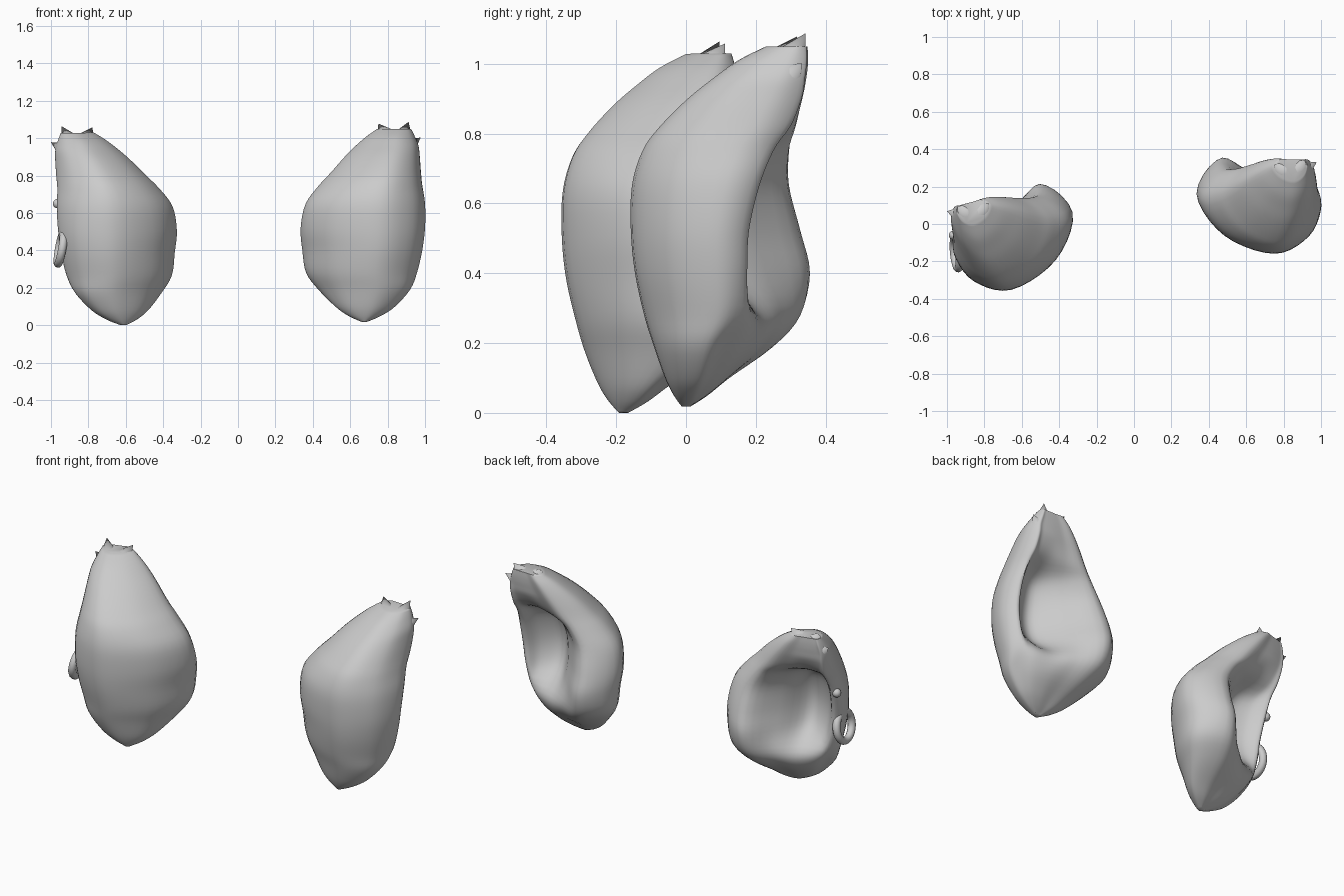
import bpy, bmesh, math
from mathutils import Vector, Matrix

if "Cube" in bpy.data.objects:
    bpy.data.objects.remove(bpy.data.objects["Cube"])

# ear sections: z, inner x, outer x, front y, outer rim y, inner rim y, hollow floor y
LEVELS = [
    (.018, .660, .690, -.012, .012, .012, .010),
    (.05, .590, .765, -.035, .040, .060, .058),
    (.10, .520, .840, -.060, .070, .120, .118),
    (.19, .430, .920, -.092, .110, .245, .205),
    (.28, .364, .957, -.120, .165, .325, .215),
    (.40, .344, .985, -.146, .175, .355, .095),
    (.52, .335, 1.00, -.158, .180, .328, .055),
    (.65, .362, 1.00, -.155, .210, .295, .070),
    (.75, .435, .985, -.125, .250, .295, .125),
    (.82, .500, .978, -.075, .295, .308, .265),
    (.90, .570, .972, .005, .325, .325, .325),
    (.96, .630, .965, .080, .335, .338, .340),
    (1.01, .688, .945, .150, .342, .345, .345),
    (1.05, .745, .925, .230, .342, .345, .345),
]


def spline(p, closed, steps):
    """Catmull-Rom through the points."""
    n, out = len(p), []
    for i in range(n if closed else n - 1):
        if closed:
            a, b, c, d = (p[(i + k) % n] for k in (-1, 0, 1, 2))
        else:
            a, b, c, d = (p[min(max(i + k, 0), n - 1)] for k in (-1, 0, 1, 2))
        for s in range(steps):
            t = s / steps
            out.append(.5 * (2 * b + (c - a) * t + (2 * a - 5 * b + 4 * c - d) * t * t
                             + (3 * b - a - 3 * c + d) * t ** 3))
    return out if closed else out + [p[-1]]


def section(z, xl, xr, yf, yo, yi, yd):
    """Kidney-shaped slice: rolled inner rim, convex front, thin outer rim, hollow."""
    w = xr - xl
    mix = lambda a, b, t: a + (b - a) * t
    pts = [
        (xl + .20 * w, yi), (xl, mix(yf, yi, .65)),
        (xl + .22 * w, mix(yf, yi, .2)), (xl + .62 * w, yf),
        (xr - .10 * w, mix(yf, yo, .27)), (xr, mix(yf, yo, .73)),
        (xr - .07 * w, yo), (xr - .16 * w, mix(yo, yd, .6)),
        (xl + .66 * w, yd), (xl + .46 * w, mix(yi, yd, .48)),
    ]
    return spline([Vector((x, y, z)) for x, y in pts], True, 5)


def tuft(bm, base, tip, radius):
    """Pointed fur tip."""
    base, tip = Vector(base), Vector(tip)
    d = tip - base
    m = Matrix.Translation((base + tip) / 2) @ d.to_track_quat('Z', 'Y').to_matrix().to_4x4()
    bmesh.ops.create_cone(bm, cap_ends=True, segments=10, radius1=radius, radius2=0,
                          depth=d.length, matrix=m)


def make_ear():
    bm = bmesh.new()
    columns = [spline(list(c), False, 4) for c in zip(*[section(*l) for l in LEVELS])]
    rings = [[bm.verts.new(v) for v in r] for r in zip(*columns)]
    n = len(rings[0])
    for a, b in zip(rings, rings[1:]):
        for i in range(n):
            bm.faces.new((a[i], a[(i + 1) % n], b[(i + 1) % n], b[i]))
    bm.faces.new(rings[0])
    bm.faces.new(rings[-1])
    tuft(bm, (.795, .285, 1.01), (.750, .318, 1.078), .055)
    tuft(bm, (.880, .290, 1.00), (.912, .342, 1.087), .058)
    tuft(bm, (.905, .290, .95), (.976, .330, 1.003), .050)
    bmesh.ops.recalc_face_normals(bm, faces=bm.faces)
    return bm


def smooth(ob):
    bpy.ops.object.select_all(action='DESELECT')
    ob.select_set(True)
    bpy.context.view_layer.objects.active = ob
    bpy.ops.object.shade_smooth_by_angle(angle=math.radians(60))


def finish(bm, name):
    me = bpy.data.meshes.new(name)
    bm.to_mesh(me)
    bm.free()
    ob = bpy.data.objects.new(name, me)
    bpy.context.collection.objects.link(ob)
    smooth(ob)


# right ear
finish(make_ear(), "right_ear")

# left ear: mirrored, turned outwards, leaned and moved forward
bm = make_ear()
pivot = Matrix.Translation((-.68, .1, .5))
turn = (pivot @ Matrix.Rotation(math.radians(-1), 4, 'Y')
        @ Matrix.Rotation(math.radians(14), 4, 'Z') @ pivot.inverted()
        @ Matrix.Scale(-1, 4, (1, 0, 0)))
bm.transform(turn)
bmesh.ops.reverse_faces(bm, faces=bm.faces)
low = [min(v.co[k] for v in bm.verts) for k in range(3)]
bm.transform(Matrix.Translation((-1.0 - low[0], -.357 - low[1], -low[2])))
finish(bm, "left_ear")

# hoop earring and stud on the left ear's outer rim
bpy.ops.mesh.primitive_torus_add(major_segments=32, minor_segments=12, major_radius=.082,
                                 minor_radius=.022, location=(-.948, -.155, .41),
                                 rotation=(0, math.radians(100), math.radians(6)))
bpy.context.object.name = "hoop_earring"
smooth(bpy.context.object)
bpy.ops.mesh.primitive_uv_sphere_add(segments=16, ring_count=10, radius=.025,
                                     location=(-.965, -.06, .65))
bpy.context.object.name = "stud_earring"
smooth(bpy.context.object)
